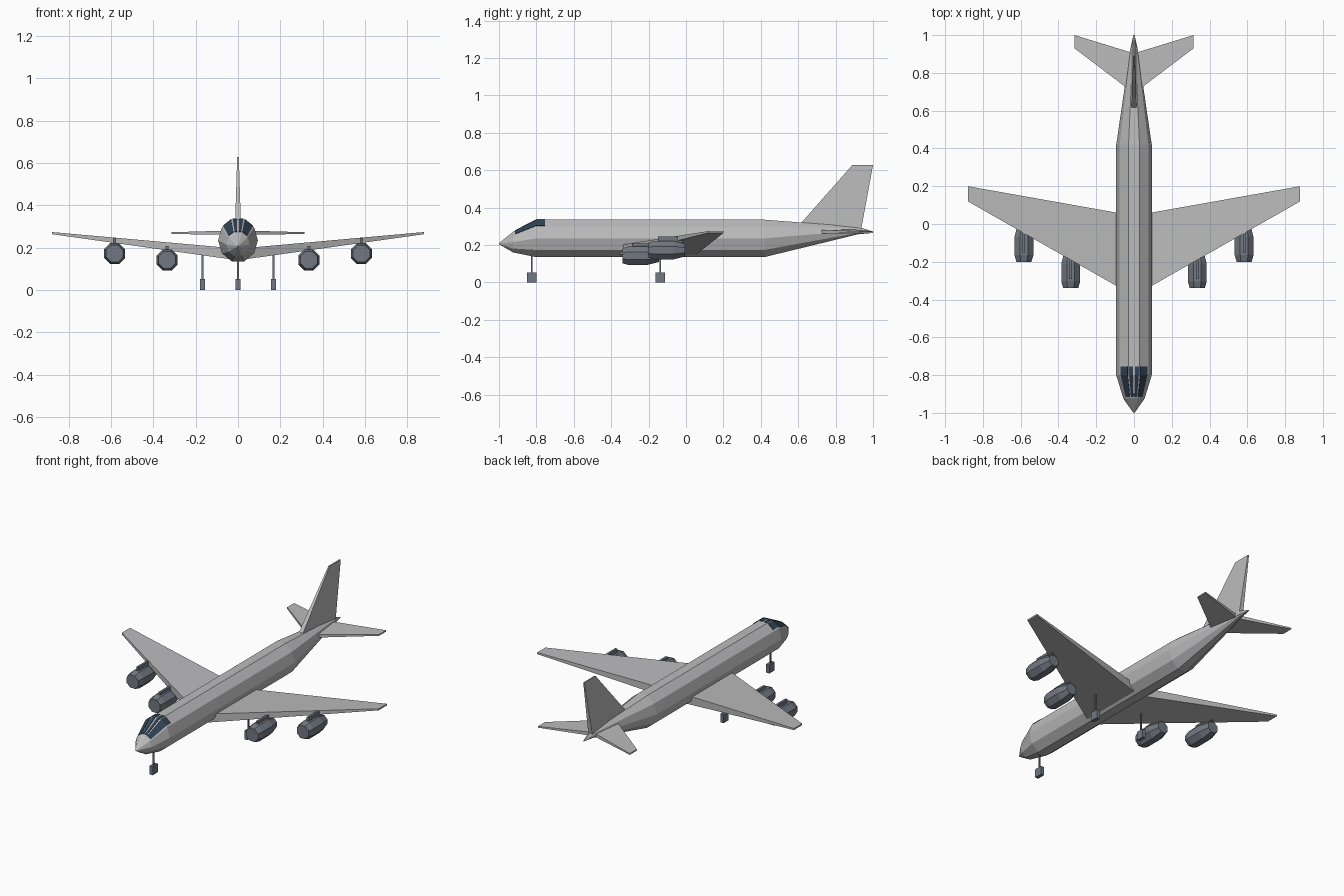
import bpy
import bmesh
from math import cos, sin, radians
from mathutils import Vector

cube = bpy.data.objects.get("Cube")
if cube:
    bpy.data.objects.remove(cube, do_unlink=True)


def material(name, rgb):
    mat = bpy.data.materials.new(name)
    mat.use_nodes = True
    colour = (*rgb, 1)
    mat.diffuse_color = colour
    mat.node_tree.nodes["Principled BSDF"].inputs["Base Color"].default_value = colour
    return mat


BODY = material("light_grey", (0.5, 0.5, 0.51))
SLATE = material("slate_grey", (0.17, 0.19, 0.225))
GLASS = material("dark_blue_glass", (0.03, 0.055, 0.09))


def loft(name, rings, mat, mirror=False):
    """Skin matching rings of points, cap both ends, optionally mirror in x."""
    bm = bmesh.new()
    loops = [[bm.verts.new(p) for p in ring] for ring in rings]
    n = len(loops[0])
    for a, b in zip(loops, loops[1:]):
        for i in range(n):
            j = (i + 1) % n
            bm.faces.new((a[i], a[j], b[j], b[i]))
    bm.faces.new(loops[0])
    bm.faces.new(loops[-1])
    bmesh.ops.recalc_face_normals(bm, faces=bm.faces)
    mesh = bpy.data.meshes.new(name)
    bm.to_mesh(mesh)
    bm.free()
    mesh.materials.append(mat)
    obj = bpy.data.objects.new(name, mesh)
    bpy.context.collection.objects.link(obj)
    if mirror:
        mod = obj.modifiers.new("Mirror", "MIRROR")
        mod.use_mirror_merge = False
    return obj


def box(name, x, y, z, mat, mirror=False):
    """Box from (min, max) ranges."""
    rings = [[(x[0], y[0], h), (x[1], y[0], h), (x[1], y[1], h), (x[0], y[1], h)] for h in z]
    return loft(name, rings, mat, mirror)


def oval(y, zc, rx, rz, degrees):
    return Vector((rx * cos(radians(degrees)), y, zc + rz * sin(radians(degrees))))


# Fuselage: ten-sided tube, stations of y, centre z, x radius, z radius
STATIONS = [
    (-1.0, 0.207, 0.003, 0.003),
    (-0.925, 0.215, 0.056, 0.058),
    (-0.8, 0.235, 0.094, 0.105),
    (0.42, 0.235, 0.094, 0.105),
    (0.92, 0.277, 0.021, 0.021),
    (1.0, 0.268, 0.003, 0.004),
]
loft("fuselage", [[oval(*s, 36 * i) for i in range(10)] for s in STATIONS], BODY)


# Cockpit panes: thin plates lying on the upper facets
def station_at(y):
    for a, b in zip(STATIONS, STATIONS[1:]):
        if a[0] <= y <= b[0]:
            t = (y - a[0]) / (b[0] - a[0])
            return [p + (q - p) * t for p, q in zip(a, b)]


def pane(name, angle, t0, t1):
    rings = []
    for y in (-0.915, -0.8, -0.755):
        _, zc, rx, rz = station_at(y)
        ring = []
        for grow, ts in ((0, (t0, t1)), (0.003, (t1, t0))):
            a = oval(y, zc, rx + grow, rz + grow, angle)
            b = oval(y, zc, rx + grow, rz + grow, angle + 36)
            ring += [a.lerp(b, t) for t in ts]
        rings.append(ring)
    loft(name, rings, GLASS, mirror=True)


pane("side_window", 36, 0.15, 0.92)
pane("front_window", 72, 0.08, 0.4)


# Wings and stabilisers: tapered slabs, sections of x, front y, back y, bottom z, top z
def slab(name, sections):
    rings = [[(x, f, lo), (x, b, lo), (x, b, hi), (x, f, hi)] for x, f, b, lo, hi in sections]
    loft(name, rings, BODY, mirror=True)


slab("wing", [(0.04, -0.358, 0.051, 0.146, 0.199), (0.88, 0.12, 0.2, 0.264, 0.274)])
slab("tailplane", [(0.005, 0.695, 0.905, 0.26, 0.282), (0.315, 0.93, 1.0, 0.265, 0.273)])

# Tail fin: tapered slab standing upright
loft("tail_fin", [
    [(-w, front, zf), (w, front, zf), (w, back, zb), (-w, back, zb)]
    for w, front, back, zf, zb in (
        (0.014, 0.6, 0.935, 0.3, 0.275), (0.004, 0.89, 1.0, 0.628, 0.628))
], BODY)

# Engines: eight-sided barrels hung on pylons
BARREL = [(0, 0.043), (0.035, 0.054), (0.13, 0.054), (0.195, 0.036)]
for place, x, y, z, top in (("inner", 0.335, -0.34, 0.142, 0.2), ("outer", 0.583, -0.2, 0.172, 0.237)):
    loft(place + "_engine", [
        [oval(y + dy, z, r, r, 45 * i + 22.5) + Vector((x, 0, 0)) for i in range(8)]
        for dy, r in BARREL
    ], SLATE, mirror=True)
    w = 0.007
    front, back = y + 0.05, y + 0.22
    loft(place + "_pylon", [
        [(x - w, a, h), (x + w, a, h), (x + w, b, h), (x - w, b, h)]
        for a, b, h in ((front, y + 0.16, z + 0.03), (front, back, top + 0.008))
    ], SLATE, mirror=True)

# Landing gear: thin struts with blocky wheels
for place, x, y, top, mirror in (("nose", 0, -0.825, 0.15, False), ("main", 0.168, -0.137, 0.175, True)):
    box(place + "_strut", (x - 0.004, x + 0.004), (y - 0.004, y + 0.004), (0.04, top), SLATE, mirror)
    box(place + "_wheel", (x - 0.011, x + 0.011), (y - 0.025, y + 0.025), (0, 0.053), SLATE, mirror)
